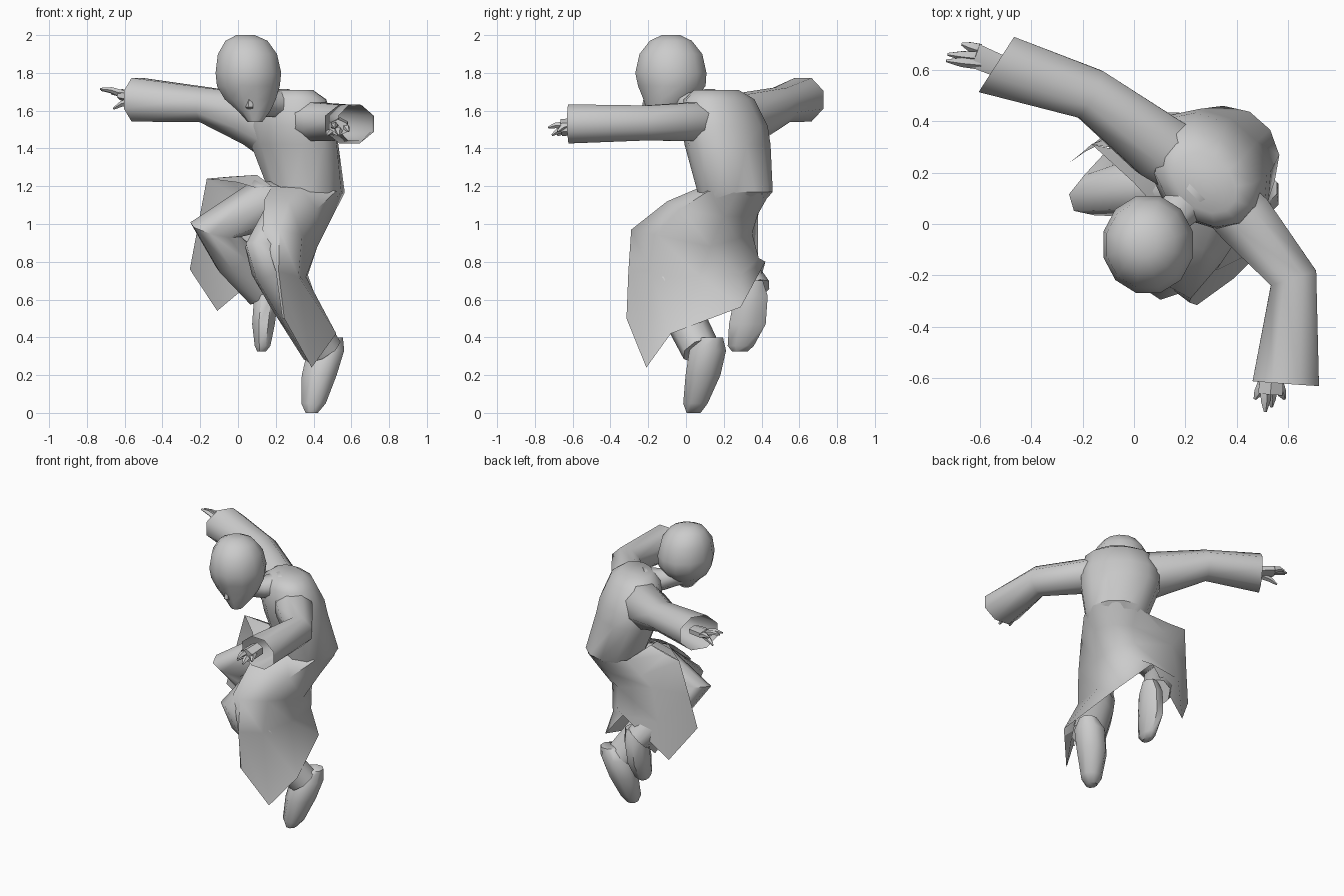
import bpy, bmesh, math
from mathutils import Vector as V


def finish(name, bm, angle=50):
    bmesh.ops.recalc_face_normals(bm, faces=bm.faces)
    me = bpy.data.meshes.new(name)
    bm.to_mesh(me)
    bm.free()
    ob = bpy.data.objects.new(name, me)
    bpy.context.collection.objects.link(ob)
    bpy.ops.object.select_all(action='DESELECT')
    ob.select_set(True)
    bpy.context.view_layer.objects.active = ob
    bpy.ops.object.shade_smooth_by_angle(angle=math.radians(angle))
    return ob


def tube(name, rings, hint, n=8, axis=None, caps=(True, True), end=None):
    """Loft of ellipses; each ring is x, y, z, side radius, hint radius."""
    bm = bmesh.new()
    pts = [V(r[:3]) for r in rings]
    loops = []
    for i, (p, r) in enumerate(zip(pts, rings)):
        t = V((0, 0, 0))
        if i:
            t += (p - pts[i - 1]).normalized()
        if i < len(pts) - 1:
            t += (pts[i + 1] - p).normalized()
        elif end:
            t = V(end)
        t = V(axis) if axis else t.normalized()
        s = t.cross(V(hint)).normalized()
        h = s.cross(t).normalized()
        angles = [2 * math.pi * (k + .5) / n for k in range(n)]
        loops.append([bm.verts.new(p + s * r[3] * math.cos(a) + h * r[4] * math.sin(a)) for a in angles])
    for a, b in zip(loops, loops[1:]):
        for k in range(n):
            bm.faces.new((a[k], a[(k + 1) % n], b[(k + 1) % n], b[k]))
    if caps[0]:
        bm.faces.new(loops[0])
    if caps[1]:
        bm.faces.new(loops[-1])
    return finish(name, bm)


def sheet(name, rows):
    """Open cloth panel from a grid of points."""
    bm = bmesh.new()
    g = [[bm.verts.new(p) for p in r] for r in rows]
    for a, b in zip(g, g[1:]):
        for k in range(len(a) - 1):
            bm.faces.new((a[k], a[k + 1], b[k + 1], b[k]))
    return finish(name, bm, 60)


UP = (0, 0, 1)
FRONT = (-.66, -.75, 0)      # direction the chest faces

# Coat body
tube("coat_body", [
    (.275, .16, 1.71, .14, .10), (.275, .175, 1.66, .22, .16), (.285, .205, 1.52, .26, .20),
    (.30, .22, 1.42, .26, .20), (.365, .26, 1.17, .205, .195), (.325, .22, 1.08, .17, .15)],
    FRONT, 12, axis=UP, caps=(True, False))

# Head, nose and neck
tube("head", [
    (.04, -.08, 2.0, .05, .05), (.045, -.08, 1.97, .115, .115), (.05, -.08, 1.90, .162, .172),
    (.055, -.08, 1.80, .18, .195), (.055, -.075, 1.73, .172, .185), (.065, -.09, 1.66, .14, .14),
    (.085, -.115, 1.60, .09, .095), (.09, -.14, 1.54, .04, .045)], (0, -1, 0), 12, axis=UP)
tube("nose", [(.063, -.20, 1.69, .012, .02), (.062, -.21, 1.62, .022, .025), (.065, -.18, 1.60, .02, .015)],
     (0, -1, 0), 5, axis=UP)
tube("neck", [(.08, -.05, 1.66, .08, .07), (.16, .04, 1.63, .08, .07), (.25, .13, 1.64, .10, .08)], UP)

# Sleeves, open at slanted cuffs
tube("sleeve_left", [
    (.20, .24, 1.50, .14, .17), (.09, .305, 1.555, .14, .15), (-.17, .505, 1.63, .11, .1),
    (-.535, .62, 1.658, .138, .125)], UP, 8, caps=(False, False), end=(-.84, .54, 0))
tube("sleeve_right", [
    (.36, .09, 1.55, .12, .11), (.43, .02, 1.54, .125, .11), (.62, -.21, 1.535, .1, .10),
    (.59, -.62, 1.53, .14, .112)], UP, 8, caps=(False, False))


# Hands: a flat palm and thin fingers
def hand(name, wrist, palm, tips, size):
    tube(name + "_palm", [(*wrist, *size), (*palm, size[0] * 1.1, size[1])], UP, 6)
    for i, (knuckle, tip) in enumerate(tips):
        mid = V(knuckle).lerp(V(tip), .55) + V((0, 0, .008))
        tube(f"{name}_finger_{i}", [(*knuckle, .025, .022), (*mid, .02, .016), (*tip, .006, .006)], UP, 5)


hand("hand_left", (-.49, .60, 1.66), (-.62, .655, 1.685), [
    ((-.60, .625, 1.685), (-.73, .635, 1.715)), ((-.60, .65, 1.685), (-.725, .66, 1.71)),
    ((-.60, .68, 1.68), (-.67, .70, 1.69)), ((-.56, .61, 1.65), (-.66, .64, 1.61))], (.05, .03))
hand("hand_right", (.54, -.55, 1.52), (.53, -.66, 1.51), [
    ((.51, -.64, 1.52), (.51, -.73, 1.51)), ((.53, -.64, 1.50), (.535, -.71, 1.47)),
    ((.50, -.62, 1.49), (.47, -.68, 1.47)), ((.56, -.63, 1.52), (.585, -.68, 1.49))], (.05, .045))

# Trouser legs, bent at the knee
tube("leg_left", [
    (.22, .18, 1.10, .12, .12), (.12, .16, 1.10, .14, .13), (-.12, .13, .97, .145, .095),
    (-.02, .23, .82, .115, .10), (.12, .36, .64, .09, .10)], (.05, -.17, -.07))
tube("leg_right", [
    (.32, .14, 1.03, .12, .12), (.24, 0, 1.02, .13, .12), (.14, -.18, .87, .13, .095),
    (.175, -.15, .77, .115, .11), (.27, -.06, .61, .11, .115), (.445, .08, .33, .10, .115)], (.215, -.14, .043))

# Shoes, toes pointing down
tube("shoe_right", [
    (.50, .14, .40, .06, .06), (.465, .115, .33, .105, .105), (.43, .09, .20, .10, .10),
    (.40, .05, .05, .07, .07), (.39, .04, 0, .035, .04)], (0, -1, 0), axis=UP)
tube("shoe_left", [
    (.165, .36, .70, .05, .05), (.15, .345, .62, .07, .095), (.135, .325, .47, .065, .105),
    (.13, .29, .355, .045, .075), (.125, .285, .325, .025, .045)], (0, -1, 0), axis=UP)

# Coat skirt in one sweep: draped over the right thigh, round the back, swung out behind the raised knee
sheet("coat_skirt", [
    [(.18, .10, 1.2), (.33, .065, 1.19), (.52, .12, 1.175), (.565, .27, 1.165), (.485, .405, 1.16),
     (.345, .445, 1.165), (.19, .39, 1.18), (.10, .25, 1.26)],
    [(.14, -.06, 1.13), (.27, -.10, 1.12), (.42, -.03, 1.08), (.50, .20, 1.04), (.45, .33, 1.04),
     (.33, .38, 1.05), (.08, .39, 1.10), (-.05, .29, 1.25)],
    [(.13, -.24, .97), (.22, -.29, .97), (.34, -.15, .94), (.42, .13, .88), (.39, .27, .92),
     (.29, .35, .95), (0, .38, 1.03), (-.165, .31, 1.24)],
    [(.20, -.28, .75), (.215, -.305, .75), (.32, -.18, .72), (.36, .07, .72), (.37, .29, .73),
     (.27, .385, .82), (-.05, .38, .80), (-.21, .27, 1.0)],
    [(.235, -.31, .5), (.245, -.315, .5), (.39, -.21, .24), (.52, -.08, .42), (.43, .29, .56),
     (.20, .42, .80), (-.11, .35, .54), (-.255, .235, .76)]])
sheet("coat_lap_left", [
    [(.18, .08, 1.2), (.10, .18, 1.26), (.10, .25, 1.26)],
    [(.10, .05, 1.19), (0, .16, 1.22), (-.165, .31, 1.24)]])
